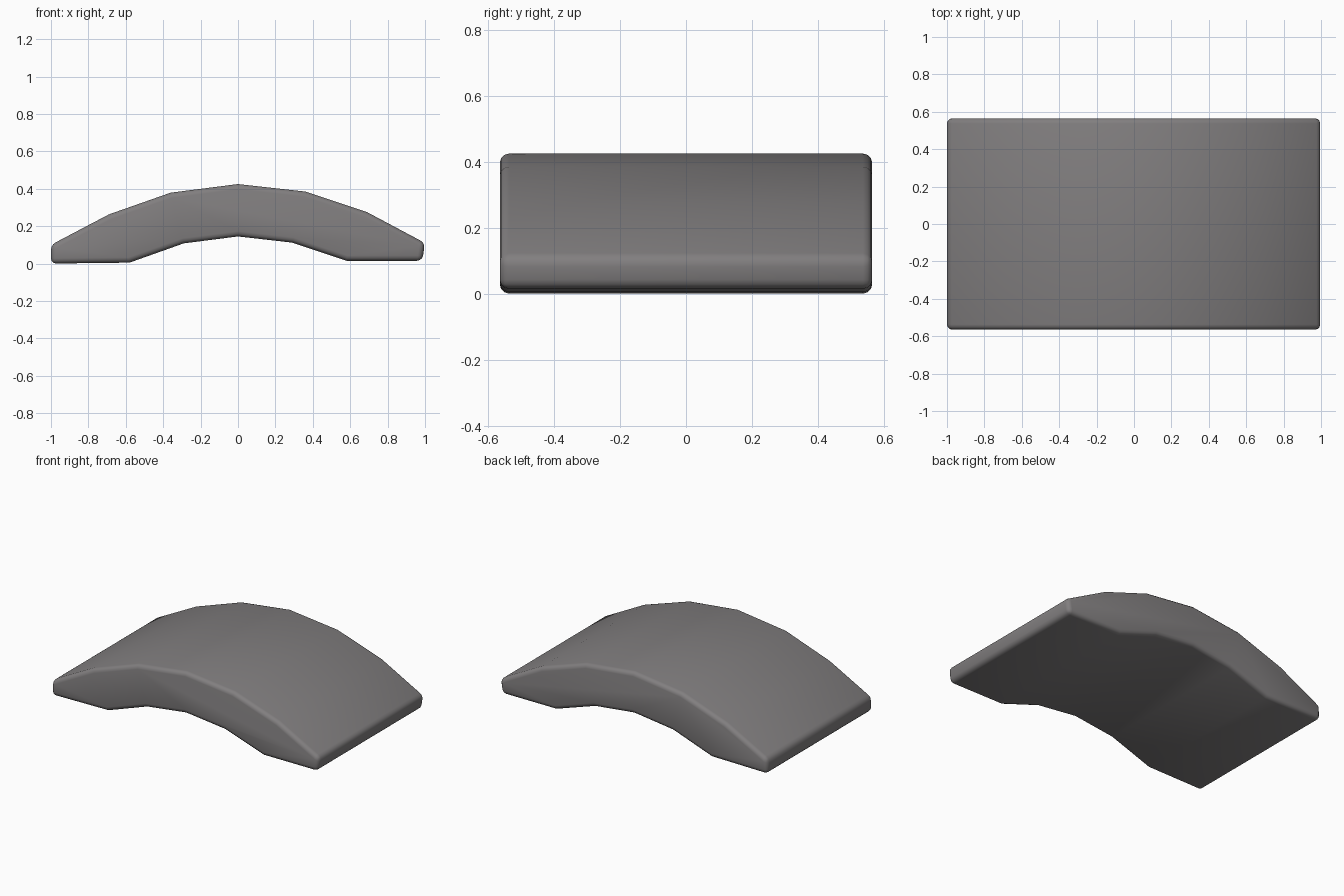
import bpy, bmesh, math

if "Cube" in bpy.data.objects:
    bpy.data.objects.remove(bpy.data.objects["Cube"])

# Side profile of the arched slab (x, z), clockwise from lower left
top = [(-1.0, 0.0), (-1.0, 0.10), (-0.69, 0.263), (-0.36, 0.379), (0.0, 0.425),
       (0.36, 0.385), (0.69, 0.275), (1.0, 0.11)]
bottom = [(0.985, 0.015), (0.58, 0.015), (0.29, 0.112), (0.0, 0.145),
          (-0.29, 0.108), (-0.58, 0.005)]
HALF_DEPTH = 0.565

# Extrude the profile along y
bm = bmesh.new()
face = bm.faces.new([bm.verts.new((x, -HALF_DEPTH, z)) for x, z in top + bottom])
ext = bmesh.ops.extrude_face_region(bm, geom=[face])
moved = [g for g in ext["geom"] if isinstance(g, bmesh.types.BMVert)]
bmesh.ops.translate(bm, verts=moved, vec=(0, 2 * HALF_DEPTH, 0))
bmesh.ops.recalc_face_normals(bm, faces=bm.faces)

# Round the outer rim and the end corners, keeping the shallow arch folds
rim = [e for e in bm.edges if e.calc_face_angle(0) > math.radians(40)]
bmesh.ops.bevel(bm, geom=rim, offset=0.028, offset_type='OFFSET', segments=3,
                profile=0.5, affect='EDGES', clamp_overlap=True)

mesh = bpy.data.meshes.new("arched_slab")
bm.to_mesh(mesh)
bm.free()
slab = bpy.data.objects.new("arched_slab", mesh)
bpy.context.collection.objects.link(slab)

# Warm grey colour
grey = bpy.data.materials.new("warm grey")
grey.diffuse_color = (0.22, 0.21, 0.213, 1)
grey.use_nodes = True
grey.node_tree.nodes["Principled BSDF"].inputs["Base Color"].default_value = grey.diffuse_color
mesh.materials.append(grey)

# Smooth shading
bpy.context.view_layer.objects.active = slab
slab.select_set(True)
bpy.ops.object.shade_smooth_by_angle(angle=math.radians(35))
